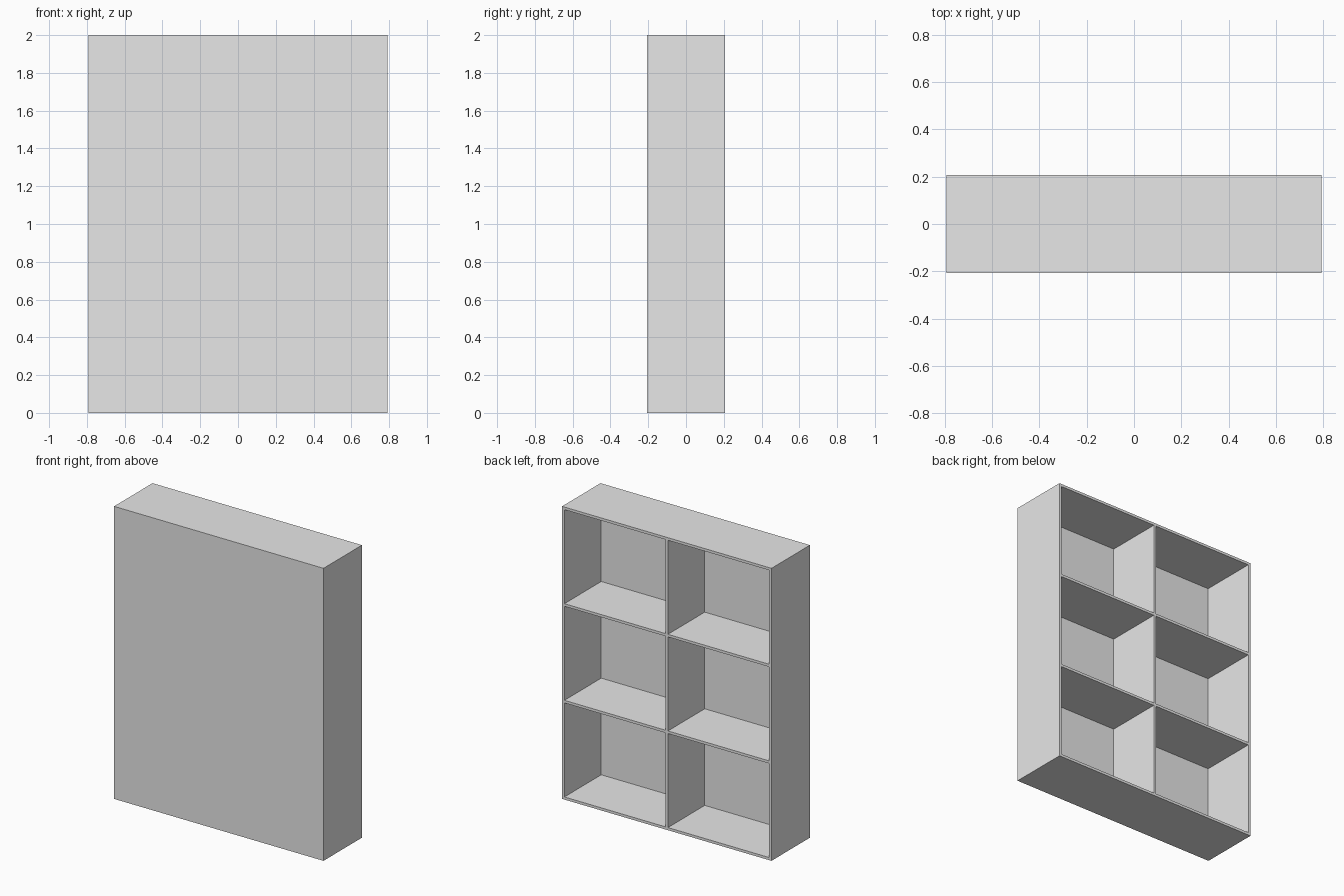
import bpy

default_cube = bpy.data.objects.get("Cube")
if default_cube:
    bpy.data.objects.remove(default_cube, do_unlink=True)

W, D, H = 1.584, 0.415, 2.0   # overall size
T = 0.018                     # panel thickness
ROWS = 3

grey = bpy.data.materials.new("light grey")
grey.use_nodes = True
colour = (0.8, 0.8, 0.8, 1)
grey.diffuse_color = colour
grey.node_tree.nodes["Principled BSDF"].inputs["Base Color"].default_value = colour


def panel(name, size, centre):
    bpy.ops.mesh.primitive_cube_add(size=1, location=centre)
    board = bpy.context.object
    board.name = name
    board.scale = size
    bpy.ops.object.transform_apply(location=False, rotation=False, scale=True)
    board.data.materials.append(grey)
    return board


# Closed front panel; the compartments open towards +y
panel("front_panel", (W, T, H), (0, (T - D) / 2, H / 2))

# Outer frame
depth, y = D - T, T / 2
for side, name in ((1, "left_side"), (-1, "right_side")):
    panel(name, (T, depth, H), (side * (W - T) / 2, y, H / 2))
inner = W - 2 * T
panel("bottom_panel", (inner, depth, T), (0, y, T / 2))
panel("top_panel", (inner, depth, T), (0, y, H - T / 2))

# Central divider and evenly spaced shelves on both sides of it
panel("centre_divider", (T, depth, H - 2 * T), (0, y, H / 2))
bay = (inner - T) / 2
pitch = (H - T) / ROWS
for row in range(1, ROWS):
    for side, name in ((1, "left_shelf"), (-1, "right_shelf")):
        panel(f"{name}_{row}", (bay, depth, T),
              (side * (bay + T) / 2, y, T / 2 + row * pitch))
